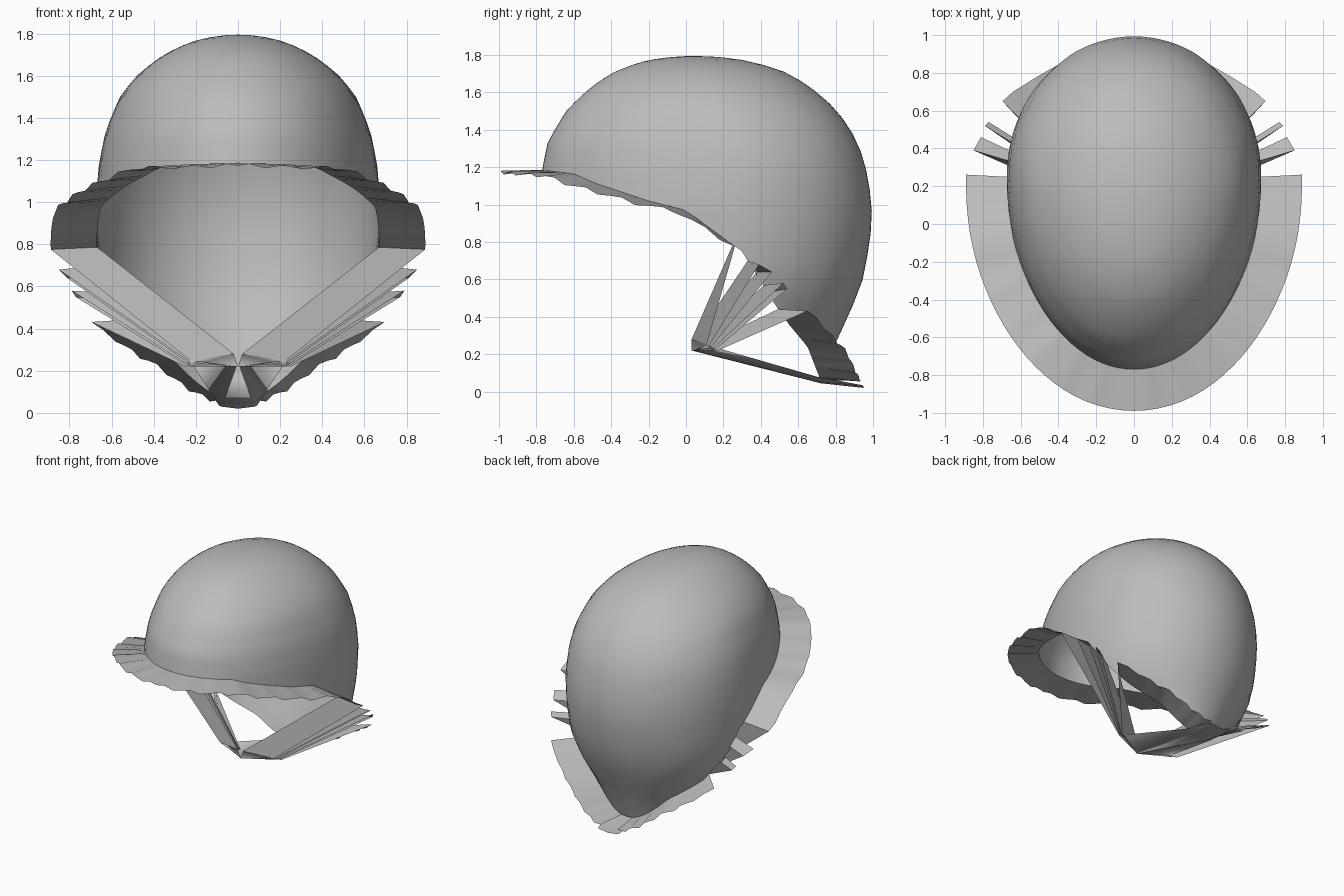
import bpy, bmesh, math
from mathutils import Vector

cube = bpy.data.objects.get("Cube")
if cube:
    bpy.data.objects.remove(cube, do_unlink=True)

grey = bpy.data.materials.new("plain grey")
grey.use_nodes = True
colour = (0.5, 0.5, 0.5, 1)
grey.diffuse_color = colour
grey.node_tree.nodes["Principled BSDF"].inputs["Base Color"].default_value = colour

TOP, BRIM_WIDTH = 1.795, 0.22
# Horizontal sections: height, front y, back y, half width, y of widest point
SECTIONS = [(TOP, .05, .05, 0, .05), (1.77, -.21, .32, .19, .06),
            (1.7, -.4, .55, .35, .1), (1.6, -.54, .7, .48, .14),
            (1.5, -.64, .81, .56, .18), (1.33, -.74, .92, .63, .23),
            (1.18, -.77, .965, .66, .25), (1, -.77, .995, .675, .25),
            (.8, -.77, .985, .67, .25), (.6, -.77, .945, .65, .25),
            (.4, -.77, .87, .57, .25), (.25, -.77, .79, .45, .25),
            (.05, -.77, .72, .35, .25)]
# Rim line seen from the side: y, z
RIM = [(-.77, 1.185), (-.6, 1.165), (-.5, 1.12), (-.2, 1.02), (0, .97),
       (.12, .88), (.3, .75), (.48, .46), (.55, .36), (.65, .24), (.72, .06)]


def lerp_table(rows, value, key):
    """Interpolate the rows of a table whose key grows from row to row."""
    for a, b in zip(rows, rows[1:]):
        if key(value) <= key(b[0]):
            break
    f = (key(value) - key(a[0])) / (key(b[0]) - key(a[0]))
    f = min(max(f, 0), 1)
    return [p + (q - p) * f for p, q in zip(a[1:], b[1:])]


def shell_point(t, z):
    front, back, width, mid = lerp_table(SECTIONS, z, lambda h: math.sqrt(max(TOP - h, 0)))
    length = back - mid if t > 0 else mid - front
    return Vector((width * math.cos(t), mid + length * math.sin(t), z))


def rim_height(t):
    low, high = .05, 1.4
    for _ in range(30):
        z = (low + high) / 2
        if z > lerp_table(RIM, shell_point(t, z).y, float)[0]:
            high = z
        else:
            low = z
    return z


def add_part(name, strips):
    """Make one mirrored object from strips, each a list of equal rows of points."""
    bm = bmesh.new()
    for rows in strips:
        grid = [[bm.verts.new(p) for p in row] for row in rows]
        for a, b in zip(grid, grid[1:]):
            for i in range(len(a) - 1):
                bm.faces.new((a[i], a[i + 1], b[i + 1], b[i]))
    bmesh.ops.remove_doubles(bm, verts=bm.verts, dist=.0005)
    mesh = bpy.data.meshes.new(name)
    bm.to_mesh(mesh)
    bm.free()
    mesh.materials.append(grey)
    obj = bpy.data.objects.new(name, mesh)
    bpy.context.collection.objects.link(obj)
    bpy.ops.object.select_all(action='DESELECT')
    obj.select_set(True)
    bpy.context.view_layer.objects.active = obj
    bpy.ops.object.shade_smooth_by_angle(angle=math.radians(40))
    mirror = obj.modifiers.new("mirror", 'MIRROR')
    mirror.use_clip = True
    return obj


# Domed shell, running from the crown down to the slanted rim
COLUMNS, RINGS = 48, 20
angles = [math.pi * (i / COLUMNS - .5) for i in range(COLUMNS + 1)]
shell, rim = [], []
for t in angles:
    bottom = rim_height(t)
    column = [shell_point(t, TOP - (TOP - bottom) * (1 - math.cos(math.pi / 2 * s / RINGS)))
              for s in range(RINGS + 1)]
    shell.append(column)
    rim.append(column[-1])
add_part("shell", [shell])


# Flat ruffled brim: front and sides, then the nape
def brim_row(i):
    a, b = rim[max(i - 1, 0)], rim[min(i + 1, COLUMNS)]
    out = Vector((b.y - a.y, a.x - b.x, 0)).normalized()
    if i in (0, COLUMNS):
        out = Vector((0, -1 if i == 0 else 1, 0))
    ripple = Vector((0, 0, .012 * math.sin(i * 2.1) - .012))
    return [rim[i], rim[i] + out * BRIM_WIDTH + ripple]


front_rows = [brim_row(i) for i, p in enumerate(rim) if p.y < .29]
nape_rows = [brim_row(i) for i, p in enumerate(rim) if p.y > .47 and p.x > .03]
add_part("front_brim", [front_rows])
add_part("nape_brim", [nape_rows])

# Strap ribbons that fan from the sides of the rim to the chin
chin_in, chin_out = Vector((.02, .03, .28)), Vector((.23, .11, .25))
roots = [front_rows[-1],
         [Vector((.65, .33, .7)), Vector((.85, .39, .68))],
         [Vector((.64, .38, .64)), Vector((.81, .46, .64))],
         [Vector((.63, .42, .57)), Vector((.79, .52, .58))],
         [Vector((.61, .44, .53)), Vector((.77, .54, .55))],
         nape_rows[0]]
ribbons = []
for i, root in enumerate(roots):
    shift = Vector((.004, .012, -.006)) * i
    ribbons.append([root, [chin_in + shift, chin_out + shift]])
ribbons += [[roots[1], roots[2]], [roots[3], roots[4]]]
add_part("chin_straps", ribbons)

# Long plate from the chin back to the nape
tip = Vector((0, .03, .22))
plate = [[tip, Vector((0, .72, .045)), Vector((0, .95, .02))],
         [tip + Vector((.01, .01, 0)), Vector((.07, .73, .05)), Vector((.08, .95, .03))],
         [chin_out, Vector((.12, .7, .08)), Vector((.09, .94, .035))]]
add_part("chin_plate", [plate, [[chin_in, chin_out], [tip, chin_out + Vector((0, .05, -.03))]]])
